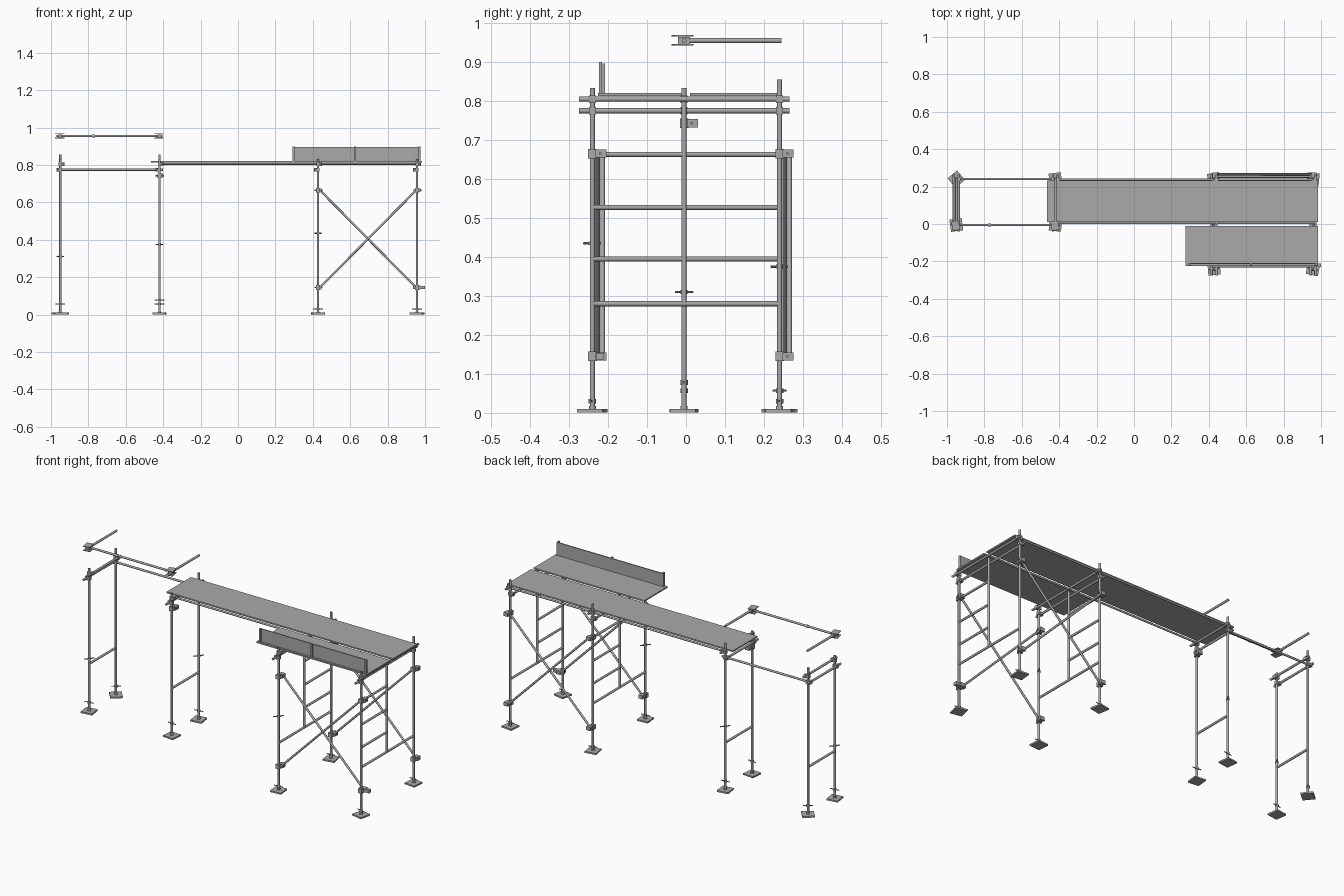
import bpy, math
from mathutils import Vector

cube = bpy.data.objects.get("Cube")
if cube:
    bpy.data.objects.remove(cube, do_unlink=True)

steel = bpy.data.materials.new("steel_grey")
steel.use_nodes = True
GREY = (0.4, 0.4, 0.4, 1)
steel.diffuse_color = GREY
steel.node_tree.nodes["Principled BSDF"].inputs["Base Color"].default_value = GREY

R = 0.0065                      # tube radius
XS = (-0.95, -0.42, 0.428, 0.957)
BACK, MID, FRONT = 0.24, -0.005, -0.24


def finish(name):
    ob = bpy.context.object
    ob.name = name
    ob.data.materials.append(steel)
    return ob


def tube(name, a, b, r=R, sides=14):
    a, b = Vector(a), Vector(b)
    d = b - a
    bpy.ops.mesh.primitive_cylinder_add(
        vertices=sides, radius=r, depth=d.length, location=(a + b) / 2,
        rotation=d.to_track_quat('Z', 'Y').to_euler())
    bpy.ops.object.shade_smooth_by_angle()
    return finish(name)


def box(name, loc, size, turn=0):
    bpy.ops.mesh.primitive_cube_add(size=1, location=loc,
                                    rotation=(0, 0, math.radians(turn)))
    bpy.context.object.scale = size
    bpy.ops.object.transform_apply(location=False, rotation=False, scale=True)
    return finish(name)


def post(x, y, top, turn, nut_z):
    """Upright tube on a screw jack with a square foot."""
    tube("upright_post", (x, y, 0.005), (x, y, top))
    box("foot_plate", (x, y, 0.0055), (0.066, 0.066, 0.009), turn)
    tube("jack_socket", (x, y, 0.01), (x, y, 0.018), 0.009)
    tube("jack_nut", (x, y, nut_z - 0.006), (x, y, nut_z + 0.006), 0.0095, 6)
    c, s = math.cos(math.radians(turn)), math.sin(math.radians(turn))
    tube("jack_handle", (x - 0.026 * c, y - 0.026 * s, nut_z),
         (x + 0.026 * c, y + 0.026 * s, nut_z), 0.0025, 8)


def coupler(x, y, z, side, turn=0):
    """Clamp block round a post, with a lug toward one side in y."""
    box("coupler_body", (x, y, z), (0.022, 0.022, 0.025), turn)
    box("coupler_lug", (x + 0.006, y + side * 0.022, z), (0.026, 0.028, 0.021), turn)
    tube("coupler_bolt", (x - 0.02, y + side * 0.02, z),
         (x + 0.024, y + side * 0.02, z), 0.0035, 8)


# Posts of the two narrow frames and the two wide frames
post(XS[0], BACK, 0.855, 40, 0.057)
post(XS[0], MID, 0.833, 8, 0.057)
post(XS[1], BACK, 0.855, 8, 0.057)
post(XS[1], MID, 0.833, -6, 0.078)
post(XS[2], BACK, 0.855, 10, 0.03)
post(XS[2], FRONT, 0.833, 5, 0.03)
post(XS[3], BACK, 0.855, -6, 0.03)
post(XS[3], FRONT, 0.833, -12, 0.03)

# Cross bars under the deck and low rungs on each frame
for x in XS:
    near = MID if x < 0 else FRONT
    for z, off in ((0.805, 0.013), (0.775, -0.013)):
        tube("transom", (x + off, near - 0.035, z), (x + off, BACK + 0.025, z))
        for y in (near, BACK):
            box("transom_clamp", (x + off / 2, y, z), (0.03, 0.018, 0.019))
    tube("low_rung", (x, near, 0.28), (x, BACK, 0.28))

# Ladder halves inside the wide frames
for x, y in ((XS[2], BACK), (XS[3], FRONT)):
    tube("ladder_stile", (x, MID, 0.28), (x, MID, 0.80))
    for z in (0.395, 0.527, 0.663):
        tube("ladder_rung", (x, MID, z), (x, y, z))

# Crossed braces on both faces of the wide tower
for y, side in ((FRONT, 1), (BACK, 1)):
    for i, (za, zb) in enumerate(((0.145, 0.665), (0.665, 0.145))):
        off = y + side * (0.013 + 0.013 * i)
        tube("cross_brace", (XS[2] + 0.01, off, za), (XS[3] - 0.005, off, zb), 0.006)
    for x in XS[2:]:
        for z in (0.145, 0.665):
            coupler(x, y, z, side)
box("brace_end_lug", (0.968, FRONT + 0.02, 0.145), (0.064, 0.02, 0.018))

# Pins and clamps on the posts
coupler(XS[1], MID, 0.743, 1)
for x, y, z in ((XS[0], MID, 0.31), (XS[1], BACK, 0.375), (XS[2], FRONT, 0.435)):
    tube("locking_pin", (x - 0.018, y - 0.022, z), (x + 0.018, y + 0.022, z), 0.003, 8)
    tube("pin_collar", (x, y, z - 0.005), (x, y, z + 0.005), 0.009)

# Long ledgers
tube("short_bay_ledger", (XS[0] - 0.02, BACK, 0.775), (XS[1] + 0.02, BACK, 0.775), 0.006)
for y in (0.005, 0.238):
    tube("deck_ledger", (XS[1], y, 0.806), (0.975, y, 0.806), 0.0055)

# Decks
box("long_deck", (0.26, 0.122, 0.817), (1.45, 0.223, 0.008))
box("short_deck", (0.63, -0.118, 0.817), (0.71, 0.215, 0.008))

# Toe board with its upright straps
box("toe_board", (0.633, -0.211, 0.858), (0.685, 0.007, 0.076))
for x in (0.296, 0.625, 0.97):
    box("toe_board_strap", (x, -0.219, 0.86), (0.01, 0.008, 0.08))

# Free guard rail above the short bay
tube("guard_rail", (XS[0] - 0.02, MID, 0.955), (XS[1] + 0.015, MID, 0.955), 0.006)
for x in XS[:2]:
    tube("guard_rail_return", (x, MID, 0.955), (x, 0.245, 0.955))
    box("guard_rail_clamp", (x, MID, 0.955), (0.02, 0.03, 0.018))
    for z in (0.944, 0.967):
        box("guard_rail_clamp_plate", (x - 0.003, MID - 0.004, z), (0.04, 0.05, 0.004), 12)
tube("guard_rail_joint", (-0.78, MID, 0.955), (-0.765, MID, 0.955), 0.008)
